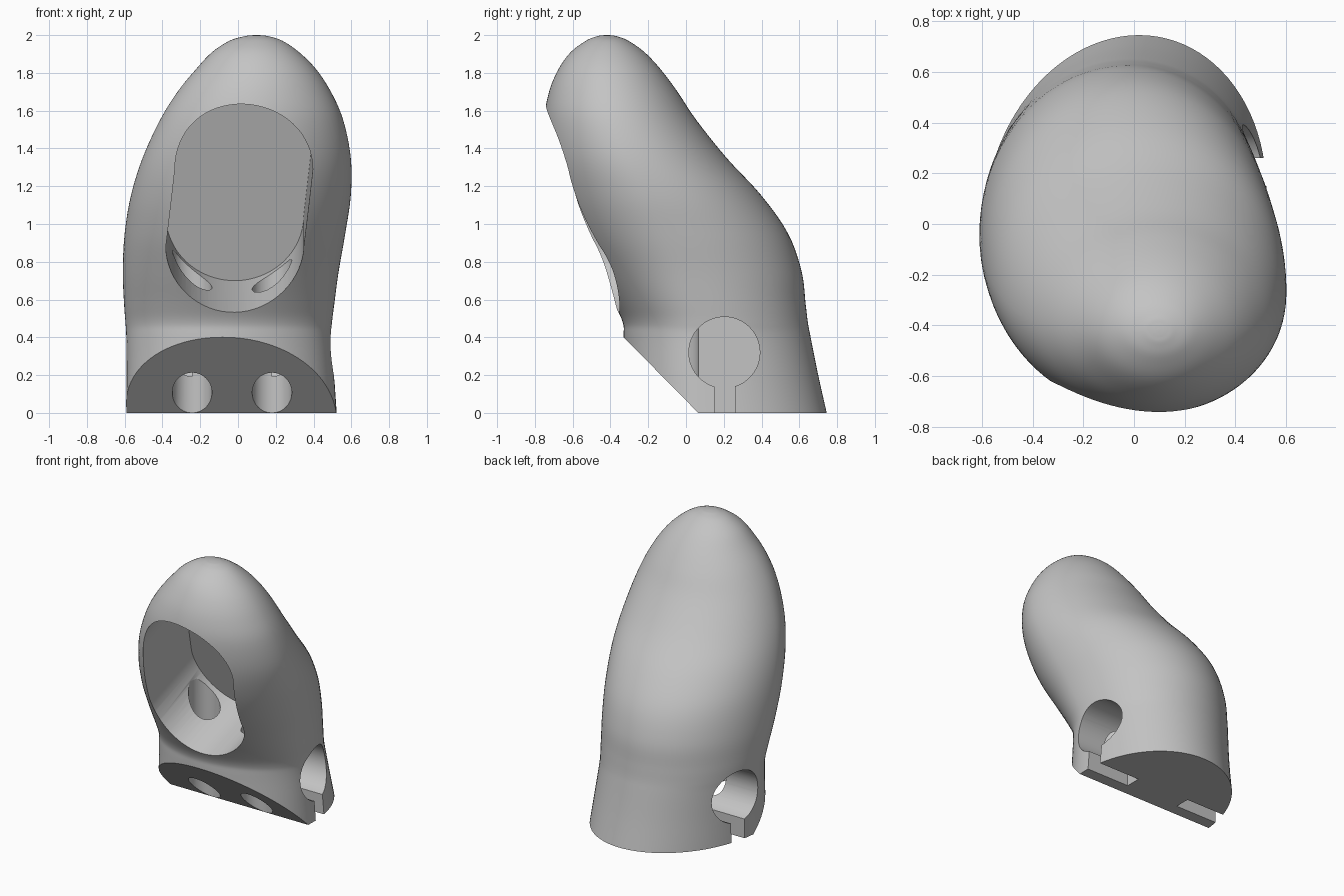
import bpy, bmesh, math
from mathutils import Vector, Matrix

cube = bpy.data.objects.get("Cube")
if cube:
    bpy.data.objects.remove(cube, do_unlink=True)

COLOUR = (0.55, 0.55, 0.55, 1)
grey = bpy.data.materials.new("plain_grey")
grey.use_nodes = True
grey.diffuse_color = COLOUR
grey.node_tree.nodes["Principled BSDF"].inputs["Base Color"].default_value = COLOUR


def make_object(name, bm):
    bmesh.ops.recalc_face_normals(bm, faces=bm.faces)
    mesh = bpy.data.meshes.new(name)
    bm.to_mesh(mesh)
    bm.free()
    mesh.materials.append(grey)
    obj = bpy.data.objects.new(name, mesh)
    bpy.context.collection.objects.link(obj)
    return obj


def loft(name, rings):
    """Skin a list of point rings and cap both ends."""
    bm = bmesh.new()
    rows = [[bm.verts.new(p) for p in ring] for ring in rings]
    count = len(rows[0])
    for low, high in zip(rows, rows[1:]):
        for i in range(count):
            j = (i + 1) % count
            bm.faces.new((low[i], low[j], high[j], high[i]))
    bm.faces.new(rows[0])
    bm.faces.new(rows[-1])
    return make_object(name, bm)


def box(name, low, high, turn=None):
    bm = bmesh.new()
    low, high = Vector(low), Vector(high)
    matrix = Matrix.Translation((low + high) / 2) @ Matrix.Diagonal((*(high - low), 1))
    bmesh.ops.create_cube(bm, size=1, matrix=(turn or Matrix()) @ matrix)
    return make_object(name, bm)


def cylinder(name, start, end, radius):
    bm = bmesh.new()
    start, end = Vector(start), Vector(end)
    axis = end - start
    matrix = Matrix.Translation((start + end) / 2) @ axis.to_track_quat("Z", "Y").to_matrix().to_4x4()
    bmesh.ops.create_cone(bm, cap_ends=True, segments=64, radius1=radius,
                          radius2=radius, depth=axis.length, matrix=matrix)
    return make_object(name, bm)


def cut(target, cutter):
    mod = target.modifiers.new("cut", "BOOLEAN")
    mod.operation, mod.solver, mod.object = "DIFFERENCE", "EXACT", cutter
    bpy.context.view_layer.objects.active = target
    bpy.ops.object.modifier_apply(modifier=mod.name)
    bpy.data.objects.remove(cutter, do_unlink=True)


def spline(a, b, c, d, t):
    return 0.5 * (2 * b + (c - a) * t + (2 * a - 5 * b + 4 * c - d) * t * t
                  + (3 * b - a - 3 * c + d) * t ** 3)


# Leaning thumb-shaped body: height, x min, x max, y front, y back
sections = [Vector(s) for s in (
    (0, -.59, .52, -.33, .745), (.2, -.587, .507, -.33, .7),
    (.4, -.59, .493, -.33, .66), (.48, -.595, .497, -.335, .645),
    (.58, -.603, .51, -.385, .633), (.75, -.61, .533, -.49, .612),
    (.95, -.6, .568, -.61, .54), (1.15, -.567, .597, -.695, .4),
    (1.35, -.505, .597, -.74, .215), (1.55, -.413, .557, -.75, .055),
    (1.7, -.32, .492, -.725, -.045), (1.82, -.222, .413, -.675, -.135),
    (1.91, -.137, .323, -.61, -.22), (1.97, -.045, .235, -.53, -.305),
    (1.993, .03, .165, -.475, -.363), (1.9985, .066, .13, -.445, -.393),
    (2, .094, .102, -.423, -.415))]
STEPS, SIDES = 5, 96


def power(value, exponent):
    return math.copysign(abs(value) ** exponent, value)


# Egg-shaped rings: widest ahead of the middle, skewed sideways near the base
rings = []
last = len(sections) - 1
for k in range(last * STEPS + 1):
    i = min(k // STEPS, last - 1)
    near = [sections[max(0, min(last, i + o))] for o in (-1, 0, 1, 2)]
    z, left, right, front, back = spline(*near, k / STEPS - i)
    middle = front + (back - front) * (.36 + .07 * z)
    skew = .055 * max(0, 1 - z)
    ring = []
    for n in range(SIDES):
        a = math.tau * n / SIDES
        rear = math.sin(a) > 0
        exponent = 1 if rear else min(1.02, .94 + .07 * z)
        reach = back - middle if rear else middle - front
        depth = power(math.sin(a), exponent)
        ring.append(((left + right) / 2 + (right - left) / 2 * power(math.cos(a), exponent)
                     + skew * depth, middle + reach * depth, z))
    rings.append(ring)
body = loft("thumb_body", rings)

# Sloped cut under the front
slope = Matrix.Translation((0, .065, 0)) @ Matrix.Rotation(math.radians(-45.4), 4, "X")
cut(body, box("front_slope_cutter", (-1, -1.5, -1), (1, .5, 0), slope))

# Slanted stadium pocket in the front
lean = math.radians(19)
up = Vector((0, -math.sin(lean), math.cos(lean)))
inward = Vector((0, math.cos(lean), math.sin(lean)))
RADIUS, HALF = .365, .218
floor = Vector((.007, .13, .70)) + up * (RADIUS + HALF)
outline = []
for end in (1, -1):
    for n in range(33):
        a = math.pi * n / 32 + (0 if end > 0 else math.pi)
        sideways = RADIUS * math.cos(a) + .024 * end
        outline.append(floor + up * (RADIUS * math.sin(a) + end * HALF) + Vector((sideways, 0, 0)))
cut(body, loft("pocket_cutter", [[p - inward * d for p in outline] for d in (0, 1.5)]))

# Screw holes, with a round side socket and a slot on each side
for x, side in ((-.243, -1), (.18, 1)):
    cut(body, cylinder("screw_hole_cutter", (x, -.04, -.2), (x, -.04, .86), .105))
    cut(body, cylinder("side_socket_cutter", (x, .203, .32), (side, .203, .32), .188))
    ends = sorted((x, side))
    cut(body, box("side_slot_cutter", (ends[0], .15, -.1), (ends[1], .26, .25)))

bpy.ops.object.select_all(action="DESELECT")
body.select_set(True)
bpy.context.view_layer.objects.active = body
bpy.ops.object.shade_smooth_by_angle(angle=math.radians(30))
